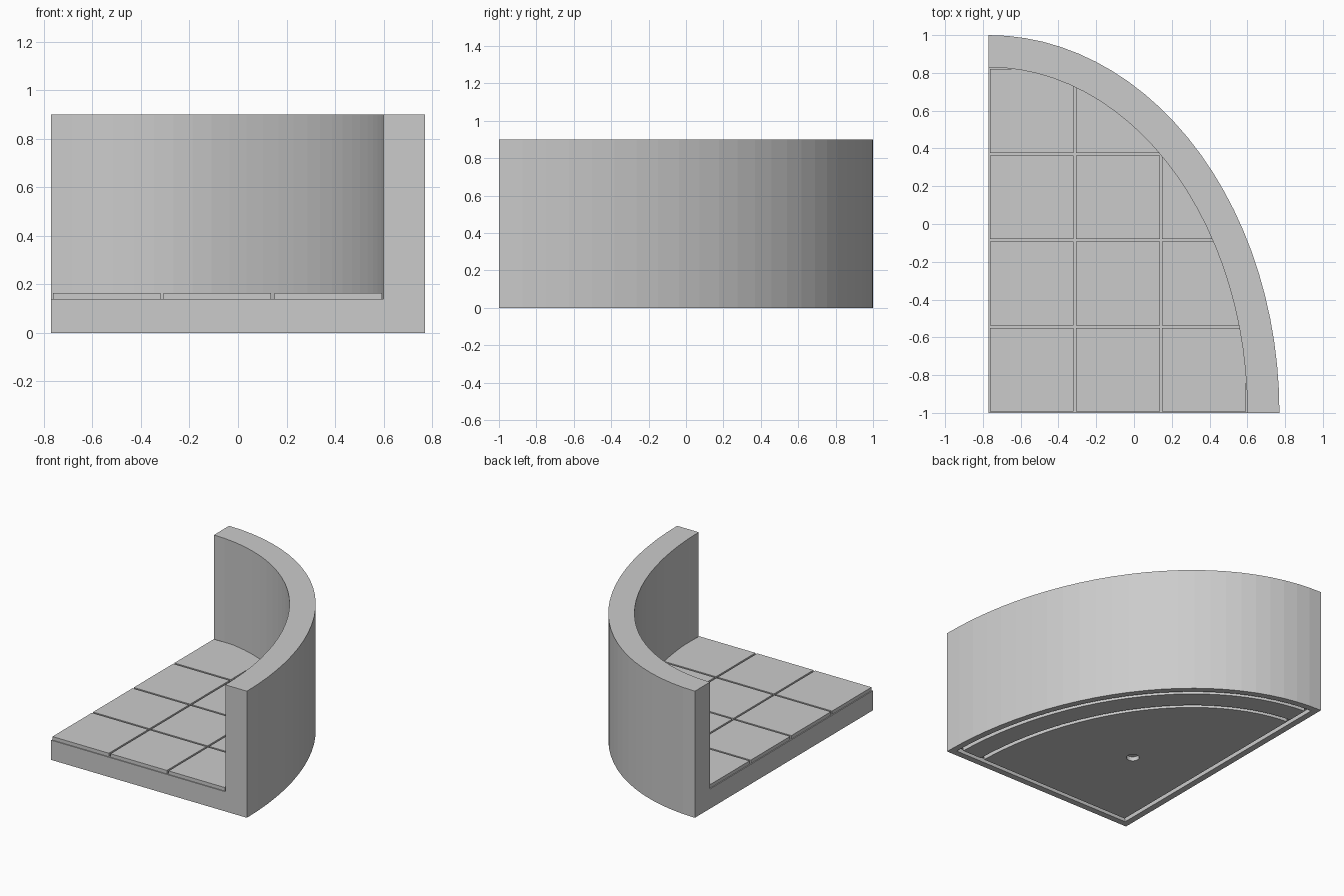
import bpy, bmesh
from math import sin, cos, asin, acos, pi

cube = bpy.data.objects.get("Cube")
if cube:
    bpy.data.objects.remove(cube, do_unlink=True)

CX, CY = -0.77, -1.0            # corner where the straight sides meet
A, B = 1.54, 2.0                # outer ellipse half axes
WALL, HEIGHT = 0.17, 0.9
FLOOR, TILE_TOP = 0.14, 0.165
STEPS = 25
PITCH, GAP = 0.4565, 0.013

stone = bpy.data.materials.new("stone grey")
stone.use_nodes = True
GREY = (0.6, 0.6, 0.6, 1.0)
stone.diffuse_color = GREY
stone.node_tree.nodes["Principled BSDF"].inputs["Base Color"].default_value = GREY


def arc(inset, edge=0.0):
    """Arc points, inset from the outer curve and held off the straight sides."""
    a, b = A - inset, B - inset
    t0, t1 = asin(edge / b), acos(edge / a)
    ts = [t0 + (t1 - t0) * i / STEPS for i in range(STEPS + 1)]
    return [(CX + a * cos(t), CY + b * sin(t)) for t in ts]


def extrude(bm, height):
    faces = bm.faces[:]
    result = bmesh.ops.extrude_face_region(bm, geom=faces)
    verts = [g for g in result["geom"] if isinstance(g, bmesh.types.BMVert)]
    bmesh.ops.translate(bm, verts=verts, vec=(0, 0, height))
    bmesh.ops.recalc_face_normals(bm, faces=bm.faces[:])


def finish(name, bm):
    mesh = bpy.data.meshes.new(name)
    bm.to_mesh(mesh)
    bm.free()
    mesh.materials.append(stone)
    obj = bpy.data.objects.new(name, mesh)
    bpy.context.collection.objects.link(obj)
    return obj


def prism(name, outline, z0, z1):
    bm = bmesh.new()
    bm.faces.new([bm.verts.new((x, y, z0)) for x, y in outline])
    extrude(bm, z1 - z0)
    return finish(name, bm)


def band(name, outer, inner, z0, z1, closed):
    """Strip between two matching outlines."""
    bm = bmesh.new()
    o = [bm.verts.new((x, y, z0)) for x, y in outer]
    i = [bm.verts.new((x, y, z0)) for x, y in inner]
    for k in range(len(o) if closed else len(o) - 1):
        n = (k + 1) % len(o)
        bm.faces.new((o[k], o[n], i[n], i[k]))
    extrude(bm, z1 - z0)
    return finish(name, bm)


def quarter(inset):
    return [(CX + inset, CY + inset)] + arc(inset, inset)


# Curved wall and floor slab in one body
body = prism("wall_and_base", quarter(0), 0, HEIGHT)

# Room space, running past the two open sides
inner = arc(WALL)
room = [(CX - 0.1, CY - 0.1), (inner[0][0], CY - 0.1)] + inner + [(CX - 0.1, inner[-1][1])]
cutters = [prism("room_cutter", room, FLOOR, HEIGHT + 0.1)]

# Underside grooves and peg hole
DEPTH = 0.03
cutters.append(band("edge_groove_cutter", quarter(0.045), quarter(0.075), -0.05, DEPTH, True))
cutters.append(band("arc_groove_cutter", arc(0.225, 0.06), arc(0.255, 0.06), -0.05, DEPTH, False))
hole = [(-0.22 + 0.043 * cos(k * pi / 12), -0.275 + 0.043 * sin(k * pi / 12)) for k in range(24)]
cutters.append(prism("peg_hole_cutter", hole, -0.05, DEPTH))

for cutter in cutters:
    cutter.hide_render = True
    mod = body.modifiers.new(cutter.name, "BOOLEAN")
    mod.operation = "DIFFERENCE"
    mod.solver = "EXACT"
    mod.object = cutter
graph = bpy.context.evaluated_depsgraph_get()
cut_mesh = bpy.data.meshes.new_from_object(body.evaluated_get(graph))
body.modifiers.clear()
body.data = cut_mesh
for cutter in cutters:
    bpy.data.objects.remove(cutter, do_unlink=True)

# Floor tiles, trimmed to the curve of the wall
for col in range(3):
    for row in range(4):
        x0, y0 = CX + col * PITCH + GAP / 2, CY + row * PITCH + GAP / 2
        x1, y1 = x0 + PITCH - GAP, y0 + PITCH - GAP
        bm = bmesh.new()
        bm.faces.new([bm.verts.new((x, y, FLOOR)) for x, y in [(CX, CY)] + inner])
        for co, no in (((x0, y0, 0), (-1, 0, 0)), ((x0, y0, 0), (0, -1, 0)),
                       ((x1, y1, 0), (1, 0, 0)), ((x1, y1, 0), (0, 1, 0))):
            geom = bm.verts[:] + bm.edges[:] + bm.faces[:]
            bmesh.ops.bisect_plane(bm, geom=geom, plane_co=co, plane_no=no, clear_outer=True)
        if bm.faces:
            extrude(bm, TILE_TOP - FLOOR)
            finish(f"floor_tile_{col + 1}_{row + 1}", bm)
        else:
            bm.free()
